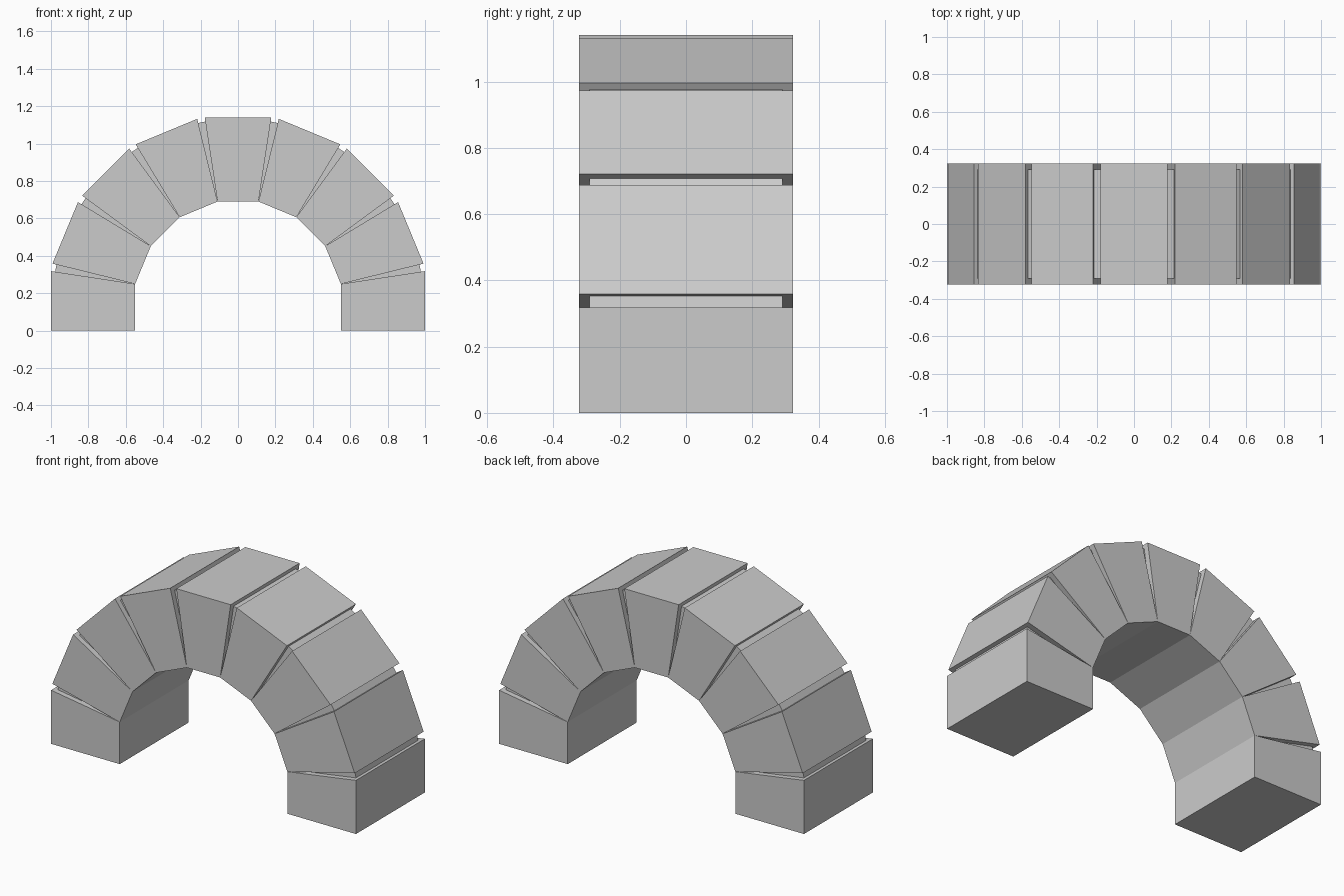
import bpy
from math import radians, sin, cos, tan

if "Cube" in bpy.data.objects:
    bpy.data.objects.remove(bpy.data.objects["Cube"])

CZ = 0.14            # height of the arch centre
R_IN, R_OUT = 0.55, 1.0
STEP = radians(22.5)
HALF_IN = R_IN * tan(STEP / 2)
HALF_OUT = 0.178     # narrower than a full wedge, leaving tapered joints
DEPTH, MORTAR_DEPTH = 0.323, 0.291


def prism(name, profile, half_depth):
    """Extrude an x-z profile (counter-clockwise seen from the front) along y."""
    n = len(profile)
    verts = [(x, -half_depth, z) for x, z in profile]
    verts += [(x, half_depth, z) for x, z in profile]
    faces = [tuple(range(n)), tuple(reversed(range(n, 2 * n)))]
    faces += [(i, i + n, (i + 1) % n + n, (i + 1) % n) for i in range(n)]
    mesh = bpy.data.meshes.new(name)
    mesh.from_pydata(verts, [], faces)
    obj = bpy.data.objects.new(name, mesh)
    bpy.context.collection.objects.link(obj)
    return obj


def polar(profile, angle):
    """Place (radial, tangential) points around the arch centre."""
    c, s = cos(angle), sin(angle)
    return [(r * c - t * s, CZ + r * s + t * c) for r, t in profile]


# Wedge stones, including the keystone
wedge = [(R_IN, -HALF_IN), (R_OUT, -HALF_OUT), (R_OUT, HALF_OUT), (R_IN, HALF_IN)]
for i in range(1, 8):
    prism("keystone" if i == 4 else f"arch_stone_{i}", polar(wedge, i * STEP), DEPTH)

# Foot stones standing on the ground
foot = [(R_IN, 0), (R_OUT, 0), (R_OUT, CZ + HALF_OUT), (R_IN, CZ + HALF_IN)]
prism("foot_stone_right", foot, DEPTH)
prism("foot_stone_left", [(-x, z) for x, z in reversed(foot)], DEPTH)

# Recessed mortar in each joint
mortar = [(0.568, -0.003), (0.993, -0.023), (0.993, 0.023), (0.568, 0.003)]
for i in range(8):
    prism(f"mortar_{i + 1}", polar(mortar, (i + 0.5) * STEP), MORTAR_DEPTH)
